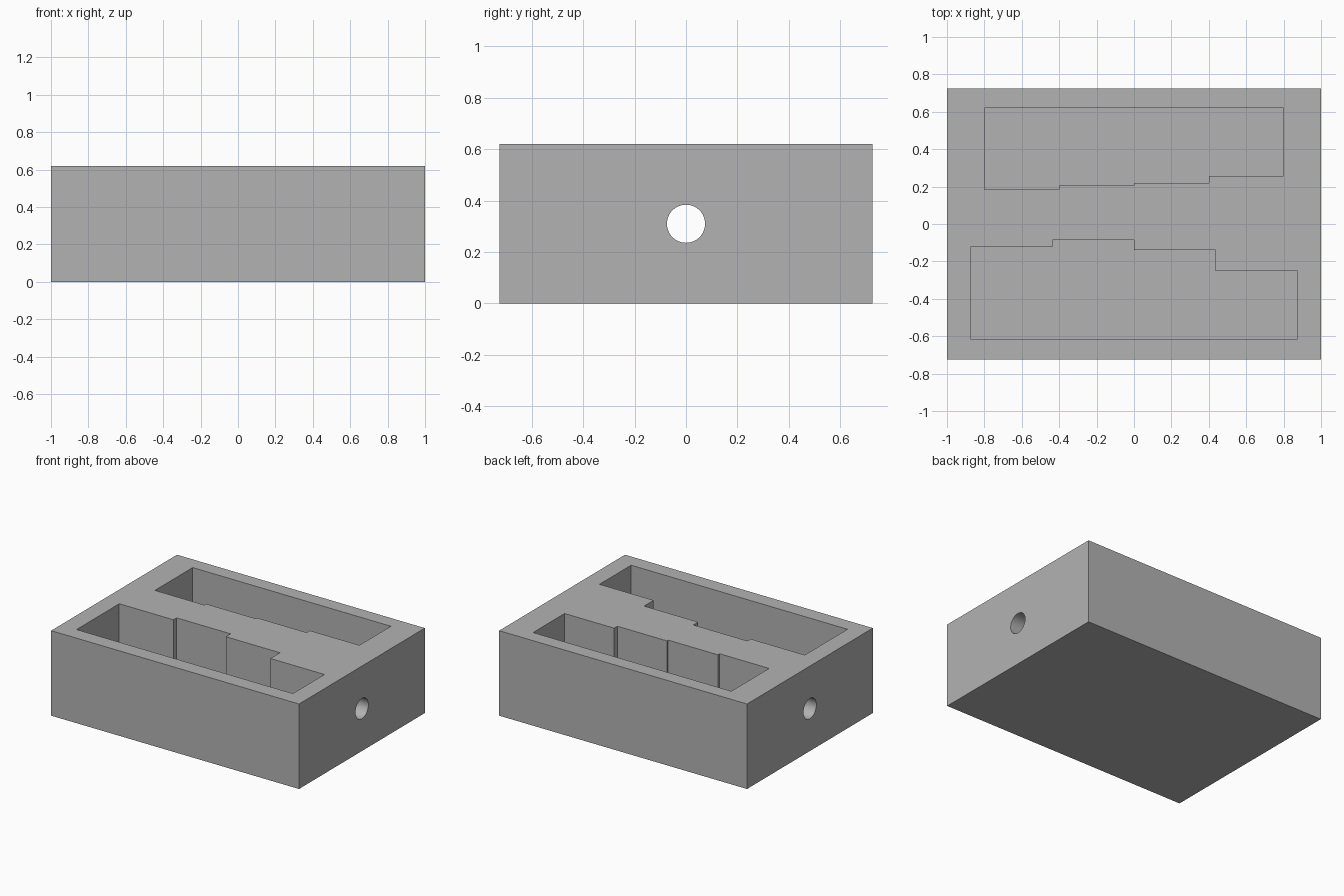
import bpy
import bmesh
from mathutils import Matrix

HALF_X, HALF_Y, HEIGHT = 1.0, 0.725, 0.62
FLOOR = 0.11
HOLE_RADIUS = 0.074

cube = bpy.data.objects.get("Cube")
if cube:
    bpy.data.objects.remove(cube, do_unlink=True)

grey = bpy.data.materials.new("plain grey")
grey.use_nodes = True
colour = (0.45, 0.45, 0.45, 1)
grey.diffuse_color = colour
grey.node_tree.nodes["Principled BSDF"].inputs["Base Color"].default_value = colour


def add_object(name, bm):
    bmesh.ops.recalc_face_normals(bm, faces=bm.faces)
    mesh = bpy.data.meshes.new(name)
    bm.to_mesh(mesh)
    bm.free()
    mesh.materials.append(grey)
    obj = bpy.data.objects.new(name, mesh)
    bpy.context.collection.objects.link(obj)
    return obj


def prism(name, outline, bottom, top):
    """Extrude a flat outline upwards."""
    bm = bmesh.new()
    face = bm.faces.new([bm.verts.new((x, y, bottom)) for x, y in outline])
    extruded = bmesh.ops.extrude_face_region(bm, geom=[face])["geom"]
    verts = [v for v in extruded if isinstance(v, bmesh.types.BMVert)]
    bmesh.ops.translate(bm, verts=verts, vec=(0, 0, top - bottom))
    return add_object(name, bm)


def stepped_pocket(name, half_length, outer_y, steps):
    """Pocket with a straight outer wall and equal-length steps inside."""
    width = 2 * half_length / len(steps)
    outline = [(half_length, outer_y), (-half_length, outer_y)]
    for i, y in enumerate(steps):
        left = -half_length + i * width
        outline += [(left, y), (left + width, y)]
    return prism(name, outline, FLOOR, HEIGHT + 0.1)


# Solid block
block = prism("block", [(-HALF_X, -HALF_Y), (HALF_X, -HALF_Y),
                        (HALF_X, HALF_Y), (-HALF_X, HALF_Y)], 0, HEIGHT)

# Two stepped pockets and a cross hole along the block
cutters = [
    stepped_pocket("front_pocket_cutter", 0.873, -0.614, [-0.122, -0.085, -0.14, -0.25]),
    stepped_pocket("back_pocket_cutter", 0.8, 0.62, [0.185, 0.205, 0.22, 0.257]),
]
bm = bmesh.new()
bmesh.ops.create_cone(bm, cap_ends=True, segments=64, radius1=HOLE_RADIUS,
                      radius2=HOLE_RADIUS, depth=2 * HALF_X + 0.2,
                      matrix=Matrix.Translation((0, 0, HEIGHT / 2))
                      @ Matrix.Rotation(1.5707963, 4, "Y"))
cutters.append(add_object("hole_cutter", bm))

for cutter in cutters:
    cutter.hide_render = True
    cut = block.modifiers.new(cutter.name, "BOOLEAN")
    cut.operation = "DIFFERENCE"
    cut.solver = "EXACT"
    cut.object = cutter

# Apply the cuts and discard the cutters
bpy.context.view_layer.objects.active = block
block.select_set(True)
for name in [m.name for m in block.modifiers]:
    bpy.ops.object.modifier_apply(modifier=name)
for cutter in cutters:
    bpy.data.objects.remove(cutter, do_unlink=True)

# Smooth hole wall, sharp edges elsewhere
bpy.ops.object.select_all(action="DESELECT")
block.select_set(True)
bpy.ops.object.shade_smooth_by_angle(angle=0.5)
